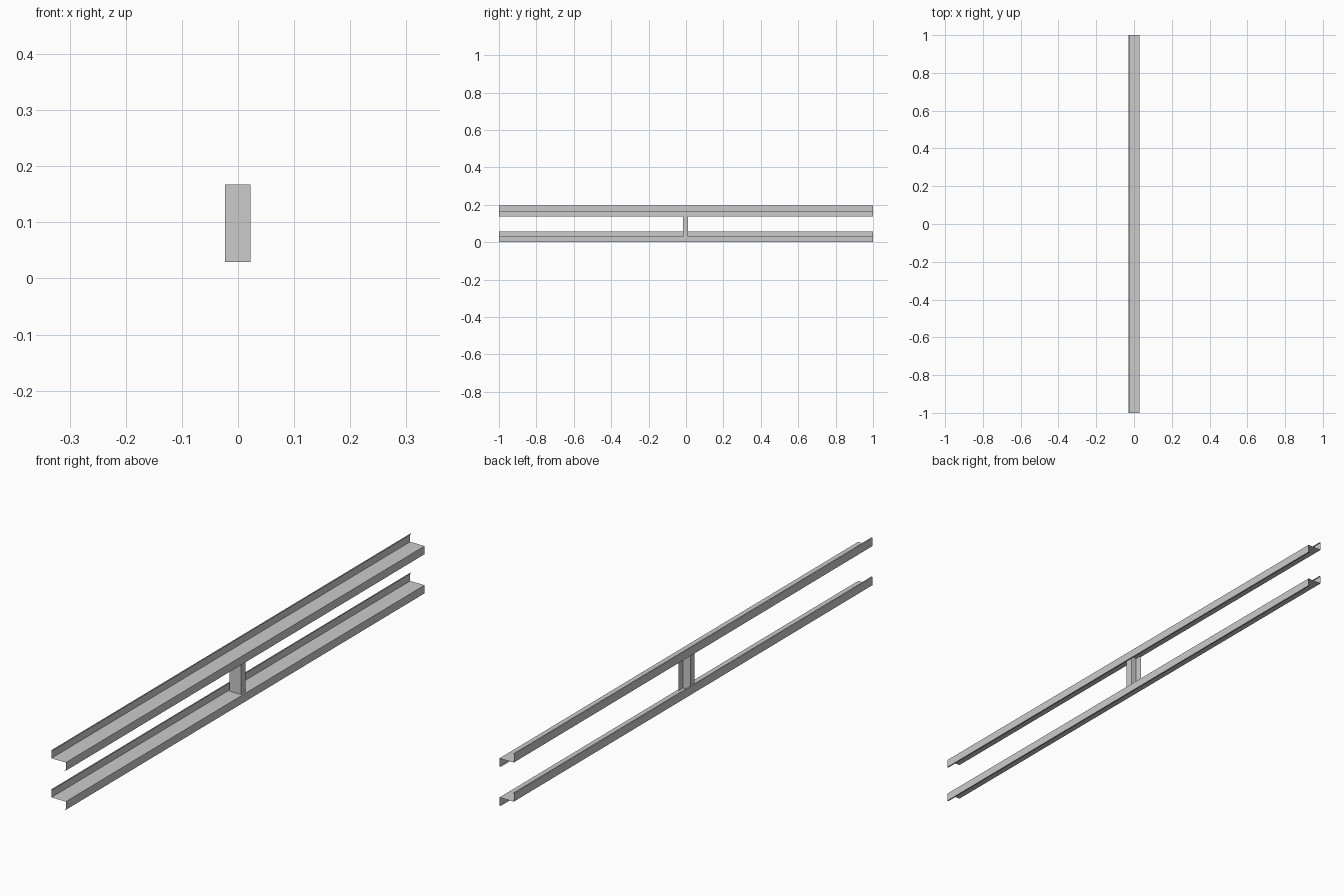
import bpy

if "Cube" in bpy.data.objects:
    bpy.data.objects.remove(bpy.data.objects["Cube"])


def sheet(name, profile, to_3d, start, end):
    """Extrude an open thin-sheet profile between two stations."""
    n = len(profile)
    verts = [to_3d(a, b, s) for s in (start, end) for a, b in profile]
    faces = [(i, i + 1, n + i + 1, n + i) for i in range(n - 1)]
    mesh = bpy.data.meshes.new(name)
    mesh.from_pydata(verts, [], faces)
    obj = bpy.data.objects.new(name, mesh)
    bpy.context.collection.objects.link(obj)
    return obj


W, H, LIP = 0.028, 0.029, 0.005   # half width, flange height, lip width
WEB_LOW, WEB_HIGH = 0.029, 0.167

# Z-section rails: left flange up, right flange down, small inward lips
z_profile = [(-W + LIP, H), (-W, H), (-W, 0), (W, 0), (W, -H), (W - LIP, -H)]
for name, z0 in (("lower_rail", WEB_LOW), ("upper_rail", WEB_HIGH)):
    sheet(name, z_profile, lambda a, b, s, z0=z0: (a, s, z0 + b), -1, 1)

# Channel-section post between the rails, open to the back
c_profile = [(-0.023, 0.011), (-0.023, -0.015), (0.022, -0.015), (0.022, 0.011)]
sheet("post", c_profile, lambda a, b, s: (a, b, s), WEB_LOW, WEB_HIGH)
